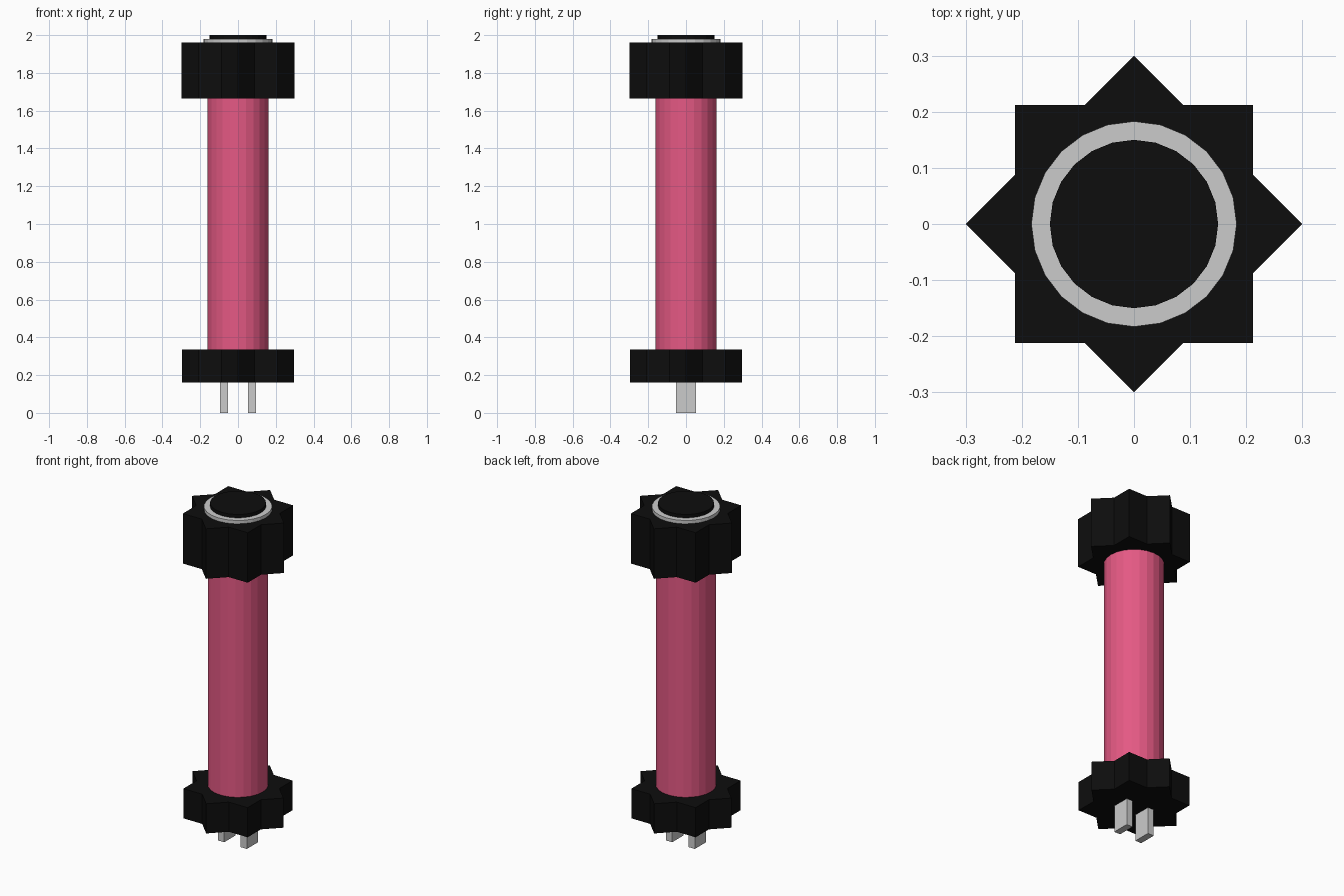
import bpy, bmesh, math

if "Cube" in bpy.data.objects:
    bpy.data.objects.remove(bpy.data.objects["Cube"])


def material(name, rgb):
    m = bpy.data.materials.new(name)
    m.diffuse_color = (*rgb, 1)
    m.use_nodes = True
    m.node_tree.nodes["Principled BSDF"].inputs["Base Color"].default_value = m.diffuse_color
    return m


pink = material("pink", (0.78, 0.10, 0.23))
black = material("black", (0.004, 0.004, 0.004))


def prism(name, outline, z0, z1, mat=None):
    """Extrude a flat outline from z0 up to z1."""
    bm = bmesh.new()
    base = bm.faces.new([bm.verts.new((x, y, z0)) for x, y in outline])
    ext = bmesh.ops.extrude_face_region(bm, geom=[base], use_keep_orig=True)
    for v in ext["geom"]:
        if isinstance(v, bmesh.types.BMVert):
            v.co.z = z1
    bmesh.ops.recalc_face_normals(bm, faces=bm.faces)
    mesh = bpy.data.meshes.new(name)
    bm.to_mesh(mesh)
    bm.free()
    if mat:
        mesh.materials.append(mat)
    ob = bpy.data.objects.new(name, mesh)
    bpy.context.collection.objects.link(ob)
    return ob


def ring(radii, n):
    """Points around a circle, cycling through the given radii."""
    return [(radii[i % len(radii)] * math.cos(math.tau * i / n),
             radii[i % len(radii)] * math.sin(math.tau * i / n)) for i in range(n)]


def star(r):
    # outline of two overlapping squares
    inner = r * math.cos(math.pi / 4) / math.cos(math.pi / 8)
    return ring([r, inner], 16)


# tube body
prism("tube", ring([0.162], 24), 0.30, 1.70, pink)

# eight-pointed end caps
prism("bottom_cap", star(0.297), 0.16, 0.335, black)
prism("top_cap", star(0.30), 1.665, 1.96, black)

# metal collar and button on top
prism("collar", ring([0.183], 24), 1.94, 1.98)
prism("button", ring([0.15], 24), 1.96, 2.0, black)

# two connector pins underneath
for side, x in (("left", -0.074), ("right", 0.074)):
    prism(side + "_pin", [(x - 0.02, -0.052), (x + 0.02, -0.052),
                          (x + 0.02, 0.052), (x - 0.02, 0.052)], 0, 0.18)
